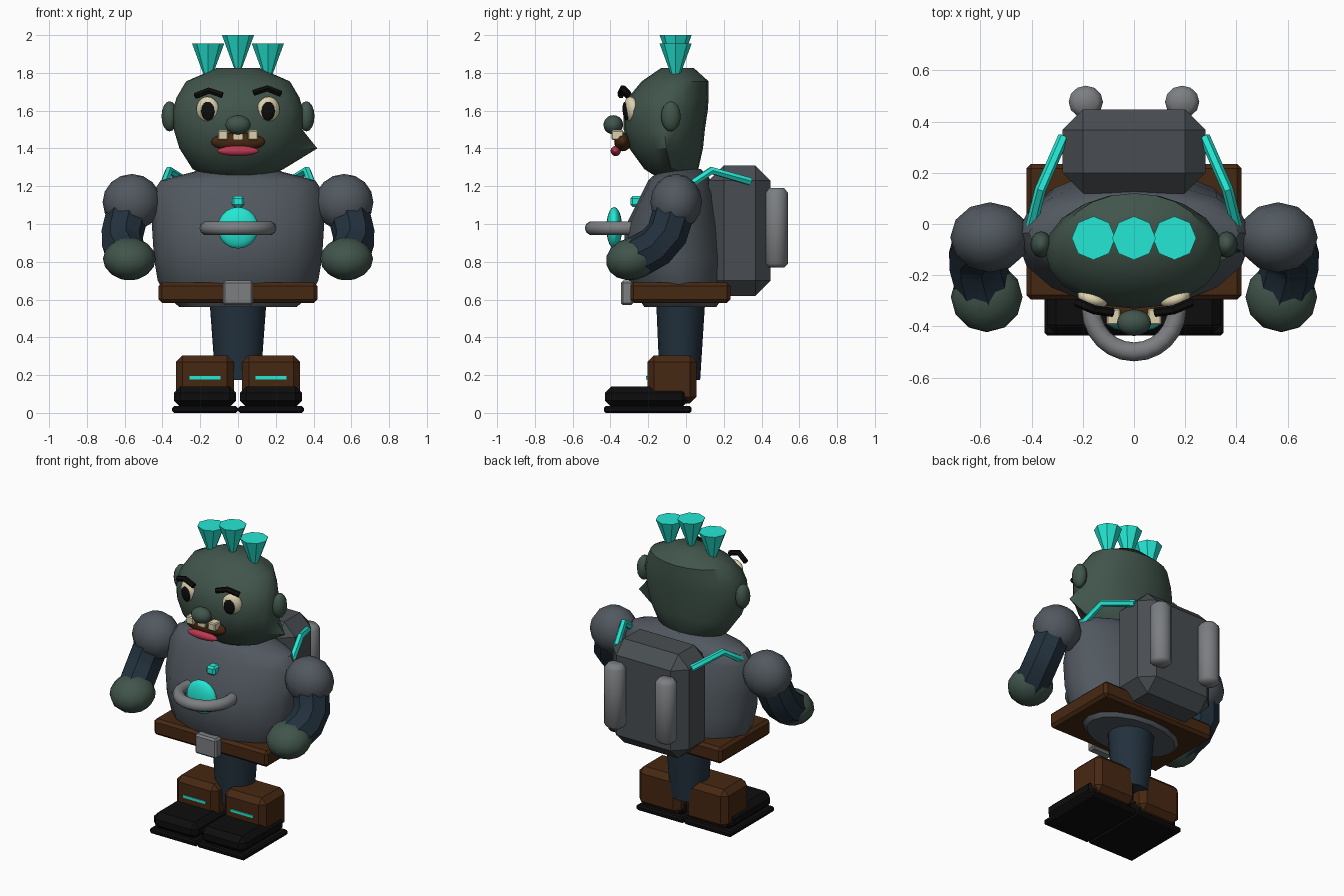
import bpy, bmesh, math
from mathutils import Vector

cube = bpy.data.objects.get("Cube")
if cube:
    bpy.data.objects.remove(cube, do_unlink=True)


def colour(name, r, g, b):
    m = bpy.data.materials.new(name)
    m.use_nodes = True
    m.diffuse_color = (r, g, b, 1)
    bsdf = next(n for n in m.node_tree.nodes if n.type == 'BSDF_PRINCIPLED')
    bsdf.inputs["Base Color"].default_value = (r, g, b, 1)
    bsdf.inputs["Roughness"].default_value = 0.7
    return m


SKIN = colour("green skin", .052, .09, .07)
GREY = colour("slate grey", .082, .098, .115)
BLUE = colour("dark blue cloth", .016, .03, .046)
BROWN = colour("brown leather", .062, .021, .006)
BLACK = colour("black", .004, .004, .004)
CYAN = colour("cyan", .018, .8, .66)
METAL = colour("light metal", .2, .21, .22)
CREAM = colour("cream", .72, .64, .42)
RED = colour("red lip", .5, .04, .08)
PACK = colour("dark grey pack", .066, .076, .084)


def finish(ob, name, mat, angle=35):
    ob.name = name
    ob.data.materials.clear()
    ob.data.materials.append(mat)
    bpy.ops.object.select_all(action='DESELECT')
    ob.select_set(True)
    bpy.context.view_layer.objects.active = ob
    bpy.ops.object.shade_smooth_by_angle(angle=math.radians(angle))
    return ob


def build(name, bm, mat, angle=35):
    bmesh.ops.recalc_face_normals(bm, faces=bm.faces)
    me = bpy.data.meshes.new(name)
    bm.to_mesh(me)
    bm.free()
    ob = bpy.data.objects.new(name, me)
    bpy.context.collection.objects.link(ob)
    return finish(ob, name, mat, angle)


def ball(name, c, r, mat, seg=16, rot=(0, 0, 0)):
    bpy.ops.mesh.primitive_uv_sphere_add(segments=seg, ring_count=seg * 2 // 3, location=c, rotation=rot)
    ob = bpy.context.object
    ob.scale = r
    return finish(ob, name, mat, 60)


def box(name, lo, hi, mat, bevel=0):
    bm = bmesh.new()
    bmesh.ops.create_cube(bm, size=1)
    lo, hi = Vector(lo), Vector(hi)
    for v in bm.verts:
        v.co = (lo + hi) / 2 + v.co * (hi - lo)
    if bevel:
        bmesh.ops.bevel(bm, geom=bm.edges[:], offset=bevel, segments=1, affect='EDGES')
    return build(name, bm, mat, 20)


def loft(name, rings, mat, seg=16, angle=40, nudge=None):
    """Rings are (z, half width, front y, back y)."""
    bm = bmesh.new()
    loops = []
    for z, rx, front, back in rings:
        loops.append([bm.verts.new((rx * math.cos(t), (front + back) / 2 + (back - front) / 2 * math.sin(t), z))
                      for t in (math.tau * i / seg for i in range(seg))])
    for a, b in zip(loops, loops[1:]):
        for i in range(seg):
            j = (i + 1) % seg
            bm.faces.new((a[i], a[j], b[j], b[i]))
    bm.faces.new(loops[0])
    bm.faces.new(loops[-1])
    if nudge:
        loops[nudge[0]][0].co.x = nudge[1]
    return build(name, bm, mat, angle)


def tube(name, pts, r, mat, res=3):
    cu = bpy.data.curves.new(name, 'CURVE')
    cu.dimensions = '3D'
    cu.bevel_depth = r
    cu.bevel_resolution = res
    cu.use_fill_caps = True
    sp = cu.splines.new('POLY')
    sp.points.add(len(pts) - 1)
    for p, co in zip(sp.points, pts):
        p.co = (*co, 1)
    ob = bpy.data.objects.new(name, cu)
    bpy.context.collection.objects.link(ob)
    bpy.ops.object.select_all(action='DESELECT')
    ob.select_set(True)
    bpy.context.view_layer.objects.active = ob
    bpy.ops.object.convert(target='MESH')
    return finish(bpy.context.object, name, mat)


# Torso and hips
loft("torso", [(.56, .31, -.22, .16), (.62, .38, -.26, .2), (.7, .425, -.3, .215), (.82, .445, -.33, .22),
               (.98, .455, -.325, .2), (1.16, .455, -.235, .16), (1.23, .41, -.2, .13),
               (1.25, .34, -.18, .12), (1.29, .18, -.13, .08)], GREY)
box("belt", (-.42, -.295, .583), (.42, .235, .69), BROWN, .018)
box("buckle", (-.08, -.345, .57), (.08, -.28, .7), METAL, .012)
loft("legs", [(.175, .12, -.14, .075), (.57, .149, -.157, .1)], BLUE)

# Chest emblem, button and handle
ball("chest_disc", (0, -.38, .98), (.108, .042, .11), CYAN)
box("chest_button", (-.032, -.295, 1.09), (.032, -.2, 1.147), CYAN, .012)
bpy.ops.mesh.primitive_torus_add(location=(0, -.332, .978), major_radius=.167, minor_radius=.037,
                                 major_segments=24, minor_segments=10)
finish(bpy.context.object, "chest_handle", METAL, 60)

# Head: one jaw corner juts out on the left
loft("head", [(1.24, .1, -.14, .03), (1.29, .24, -.22, .065), (1.4, .31, -.3, .09), (1.5, .34, -.33, .1),
              (1.6, .346, -.33, .115), (1.67, .325, -.305, .12), (1.755, .275, -.235, .12),
              (1.827, .11, -.13, .04)], SKIN, 20, 45, (2, .42))
ball("nose", (0, -.385, 1.525), (.067, .052, .051), SKIN)
ball("mouth", (0, -.335, 1.435), (.145, .045, .05), BROWN)
ball("lower_lip", (0, -.372, 1.387), (.11, .027, .027), RED)
box("middle_tooth", (-.027, -.385, 1.448), (.027, -.34, 1.478), CREAM)

# Hair tufts
for name, x, top in (("right", -.158, 1.955), ("middle", 0, 2.0), ("left", .158, 1.955)):
    bpy.ops.mesh.primitive_cone_add(vertices=8, radius1=.015, radius2=.085, depth=.19,
                                    location=(x, -.055, top - .095))
    finish(bpy.context.object, name + "_hair_tuft", CYAN, 20)

# Backpack
box("backpack", (-.28, .12, .62), (.28, .447, 1.31), PACK, .08)

for side, s in (("left", 1), ("right", -1)):
    # Face
    ball(side + "_ear", (s * .362, -.08, 1.57), (.043, .052, .08), SKIN, 12)
    ball(side + "_eye", (s * .16, -.288, 1.605), (.063, .038, .07), CREAM, rot=(.15, 0, s * .3))
    ball(side + "_pupil", (s * .16, -.32, 1.597), (.036, .014, .05), BLACK, rot=(.1, 0, s * .2))
    lift = .012 if s > 0 else 0
    tube(side + "_brow", [(s * .082, -.345, 1.682 + lift), (s * .155, -.335, 1.706 + lift),
                          (s * .225, -.305, 1.678 + lift)], .018, BLACK, 1)
    box(side + "_tooth", (s * .08 - .027, -.395, 1.445), (s * .08 + .027, -.33, 1.497), CREAM, .006)
    # Arms
    ball(side + "_shoulder", (s * .562, -.052, 1.115), (.155, .137, .15), GREY, 12)
    tube(side + "_sleeve", [(s * .575, -.055, 1.1), (s * .612, -.1, .95), (s * .61, -.16, .88),
                            (s * .58, -.27, .82)], .112, BLUE, 2)
    ball(side + "_hand", (s * .575, -.285, .815), (.14, .14, .112), SKIN, 12, (.2, 0, 0))
    # Feet
    mid = s * .175

    def foot(part, half, y0, y1, z0, z1, mat, bevel):
        box(side + part, (mid - half, y0, z0), (mid + half, y1, z1), mat, bevel)
    foot("_boot", .153, -.205, .055, .05, .305, BROWN, .035)
    foot("_boot_stripe", .083, -.211, -.202, .177, .194, CYAN, 0)
    foot("_shoe", .165, -.43, .015, .03, .14, BLACK, .035)
    foot("_sole", .174, -.435, .03, 0, .036, BLACK, .01)
    # Tanks and shoulder straps
    loft(side + "_tank", [(.77, .045, .435, .52), (.79, .067, .413, .54), (1.165, .067, .413, .54),
                          (1.19, .045, .435, .52)], METAL, 12, 60)
    tank = bpy.context.object
    tank.location.x = s * .188
    tube(side + "_strap", [(s * .4, -.005, 1.19), (s * .365, .135, 1.283), (s * .275, .34, 1.225)], .022, CYAN, 1)
